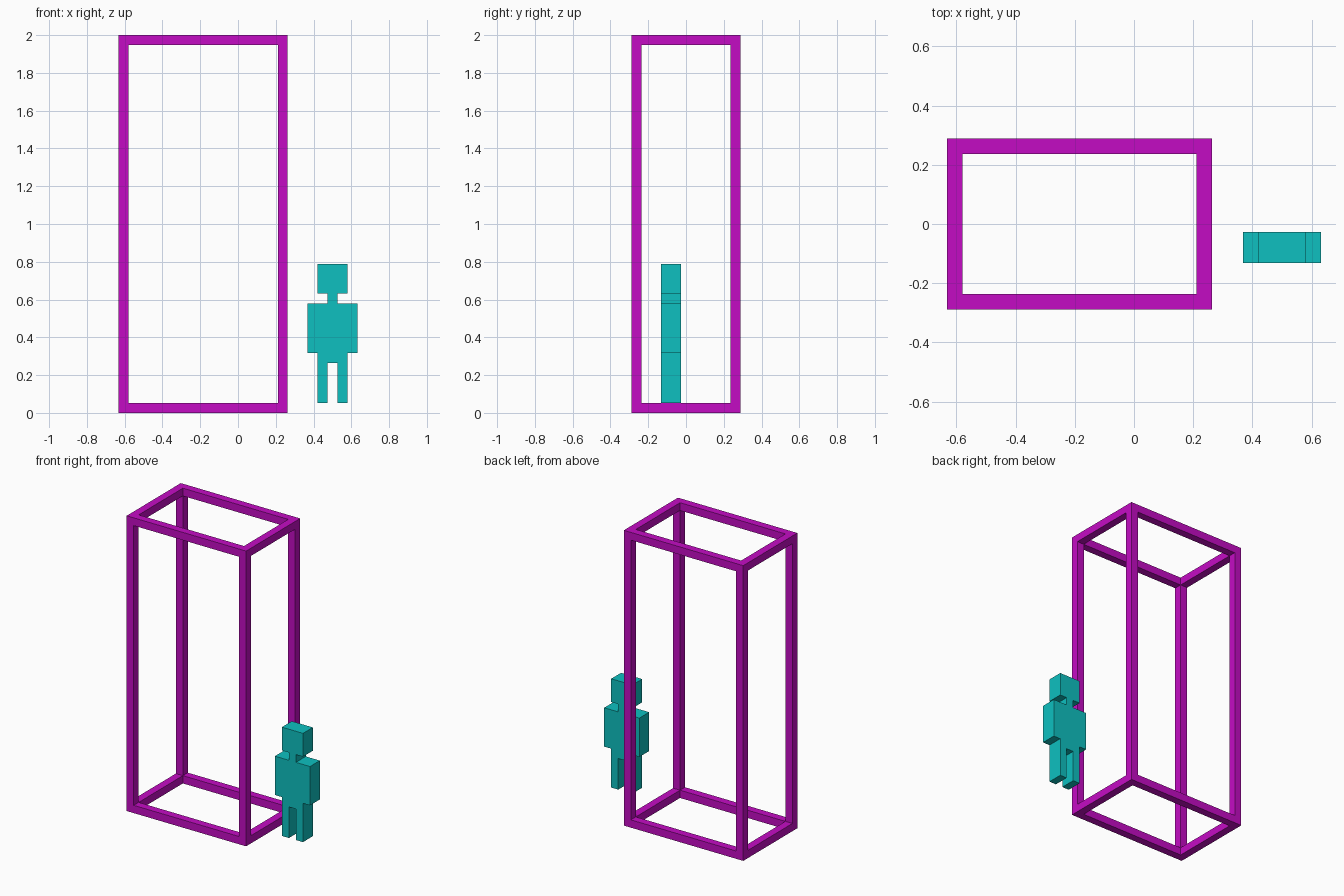
import bpy
import bmesh
from mathutils import Vector

cube = bpy.data.objects.get("Cube")
if cube:
    bpy.data.objects.remove(cube, do_unlink=True)

U = 1 / 19  # grid unit: the model is 38 units tall


def make_material(name, rgb):
    mat = bpy.data.materials.new(name)
    mat.use_nodes = True
    color = (*rgb, 1.0)
    mat.diffuse_color = color
    mat.node_tree.nodes["Principled BSDF"].inputs["Base Color"].default_value = color
    return mat


def box(name, x, y, z, mat):
    """Box spanning the (min, max) ranges x, y, z, given in grid units."""
    low, high = (Vector(corner) * U for corner in zip(x, y, z))
    size = high - low
    bm = bmesh.new()
    bmesh.ops.create_cube(bm, size=1.0)
    bmesh.ops.scale(bm, vec=size, verts=bm.verts)
    mesh = bpy.data.meshes.new(name)
    bm.to_mesh(mesh)
    bm.free()
    mesh.materials.append(mat)
    obj = bpy.data.objects.new(name, mesh)
    obj.location = (low + high) / 2
    bpy.context.collection.objects.link(obj)
    return obj


magenta = make_material("magenta", (0.55, 0.0037, 0.55))
teal = make_material("teal", (0.0044, 0.53, 0.53))

# Open box frame, one unit thick
X0, X1, Y0, Y1, H = -12, 5, -5.5, 5.5, 38
x_sides = (("right", X0), ("left", X1 - 1))
y_sides = (("front", Y0), ("back", Y1 - 1))

# Corner posts
for side, x in x_sides:
    for face, y in y_sides:
        box(f"{face}_{side}_post", (x, x + 1), (y, y + 1), (0, H), magenta)

# Rails between the posts, at the bottom and the top
for level, z in (("bottom", 0), ("top", H - 1)):
    for face, y in y_sides:
        box(f"{level}_{face}_rail", (X0 + 1, X1 - 1), (y, y + 1), (z, z + 1), magenta)
    for side, x in x_sides:
        box(f"{level}_{side}_rail", (x, x + 1), (Y0 + 1, Y1 - 1), (z, z + 1), magenta)

# Blocky figure standing beside the frame
DEPTH = (-2.5, -0.5)
box("head", (8, 11), DEPTH, (12, 15), teal)
box("neck", (9, 10), DEPTH, (11, 12), teal)
box("torso", (8, 11), DEPTH, (5, 11), teal)
for side, arm_x, leg_x in (("right", 7, 8), ("left", 11, 10)):
    box(f"{side}_arm", (arm_x, arm_x + 1), DEPTH, (6, 11), teal)
    box(f"{side}_leg", (leg_x, leg_x + 1), DEPTH, (1, 5), teal)
